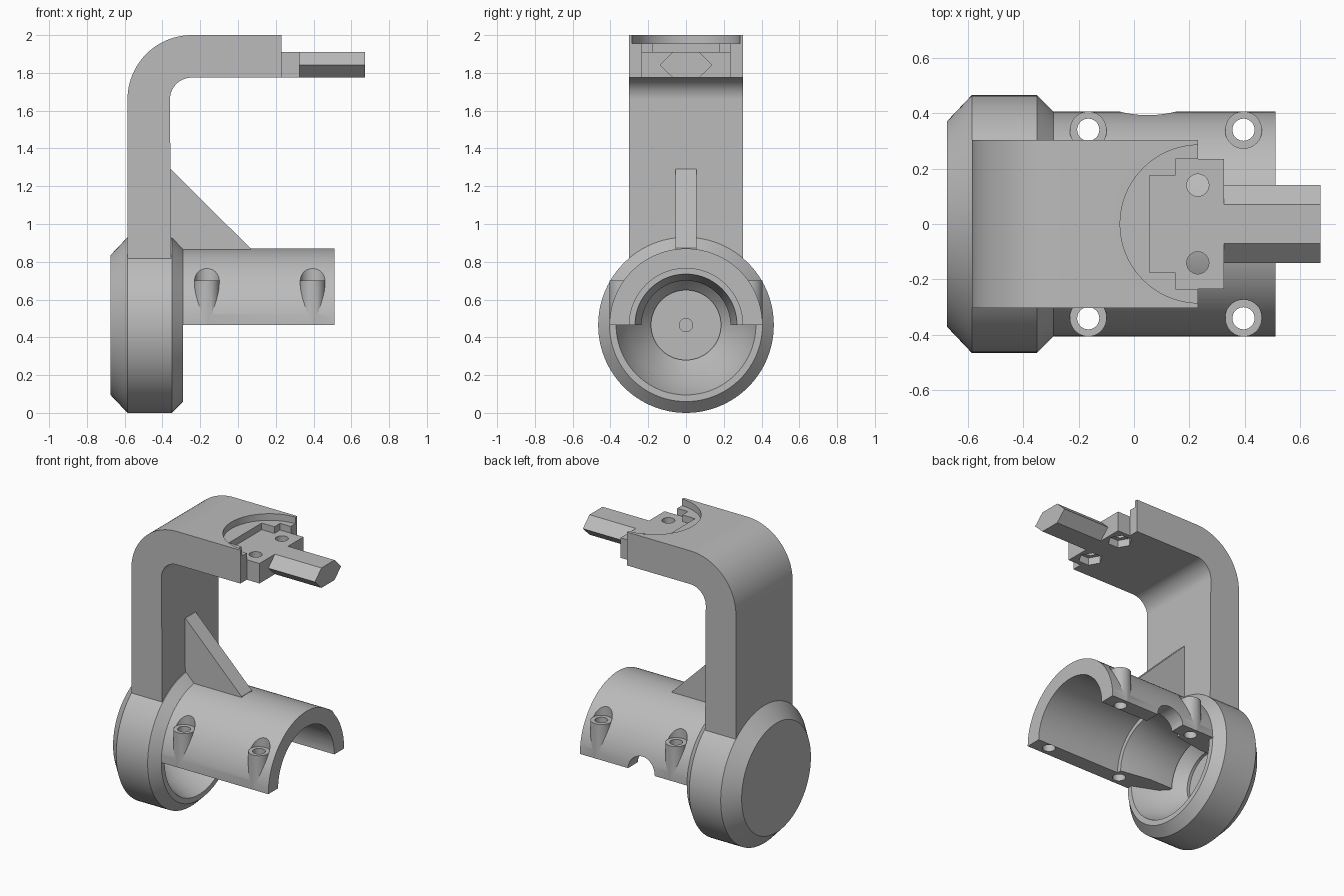
import bpy, bmesh, math
from mathutils import Vector, Matrix

cube = bpy.data.objects.get("Cube")
if cube:
    bpy.data.objects.remove(cube, do_unlink=True)

GREY = (0.5, 0.5, 0.5, 1)
mat = bpy.data.materials.new("matte grey")
mat.use_nodes = True
mat.diffuse_color = GREY
mat.node_tree.nodes["Principled BSDF"].inputs["Base Color"].default_value = GREY

AXIS_Z = 0.465      # height of the tube and hub axis
TAU = 2 * math.pi


def finish(name, bm):
    bmesh.ops.remove_doubles(bm, verts=bm.verts, dist=1e-5)
    bmesh.ops.recalc_face_normals(bm, faces=bm.faces)
    mesh = bpy.data.meshes.new(name)
    bm.to_mesh(mesh)
    bm.free()
    mesh.materials.append(mat)
    ob = bpy.data.objects.new(name, mesh)
    bpy.context.collection.objects.link(ob)
    return ob


def extrude(name, points, direction):
    """Prism from a flat outline."""
    bm = bmesh.new()
    face = bm.faces.new([bm.verts.new(p) for p in points])
    new = bmesh.ops.extrude_face_region(bm, geom=[face])["geom"]
    bmesh.ops.translate(bm, vec=Vector(direction),
                        verts=[v for v in new if isinstance(v, bmesh.types.BMVert)])
    return finish(name, bm)


def box(name, x0, x1, y0, y1, z0, z1):
    return extrude(name, [(x0, y0, z0), (x1, y0, z0), (x1, y1, z0), (x0, y1, z0)],
                   (0, 0, z1 - z0))


def post(name, x, y, r, z0, z1, sides=48):
    ring = [(x + r * math.cos(TAU * i / sides), y + r * math.sin(TAU * i / sides), z0)
            for i in range(sides)]
    return extrude(name, ring, (0, 0, z1 - z0))


def lathe(name, profile, sweep=TAU, steps=96):
    """Turn a closed (x, radius) outline about the hub axis."""
    bm = bmesh.new()
    rings = []
    for i in range(steps + 1):
        a = sweep * i / steps
        rings.append([bm.verts.new((x, r * math.cos(a), AXIS_Z + r * math.sin(a)))
                      for x, r in profile])
    n = len(profile)
    for a, b in zip(rings, rings[1:]):
        for j in range(n):
            k = (j + 1) % n
            if profile[j][1] or profile[k][1]:
                bm.faces.new((a[j], a[k], b[k], b[j]))
    if sweep < TAU:
        bm.faces.new(rings[0])
        bm.faces.new(rings[-1])
    bmesh.ops.dissolve_degenerate(bm, dist=1e-6, edges=bm.edges)
    return finish(name, bm)


def combine(ob, tool, operation="DIFFERENCE"):
    mod = ob.modifiers.new("combine", "BOOLEAN")
    mod.operation, mod.solver, mod.object = operation, "EXACT", tool
    bpy.context.view_layer.objects.active = ob
    bpy.ops.object.modifier_apply(modifier=mod.name)
    bpy.data.objects.remove(tool, do_unlink=True)


# Round hub with bevelled rims and a conical cavity
hub = lathe("hub", [(-0.675, 0), (-0.675, 0.37), (-0.585, 0.465), (-0.35, 0.465),
                    (-0.29, 0.405), (-0.29, 0.37), (-0.45, 0.305), (-0.58, 0.185),
                    (-0.6, 0.185), (-0.6, 0.035), (-0.63, 0.035), (-0.63, 0)])

# Half tube with four screw bosses
tube = lathe("half_tube", [(-0.5, 0), (0.51, 0), (0.51, 0.405), (-0.5, 0.405)],
             math.pi, 64)
screws = [(x, y) for x in (-0.165, 0.395) for y in (-0.34, 0.34)]
for x, y in screws:
    combine(tube, post("boss", x, y, 0.066, AXIS_Z, 0.7), "UNION")
combine(tube, lathe("bore", [(0.6, 0), (0.6, 0.3), (-0.12, 0.3), (-0.12, 0.27),
                             (-0.33, 0.235), (-0.7, 0.235), (-0.7, 0)]))
for x, y in screws:
    combine(tube, post("screw_seat", x, y, 0.067, 0.7, 1))
    combine(tube, post("screw_hole", x, y, 0.04, 0.3, 0.9, 32))

# Round notch in the back wall of the tube
notch = [(0.05 + 0.1 * math.cos(TAU * i / 48), 0.2, AXIS_Z + 0.1 * math.sin(TAU * i / 48))
         for i in range(48)]
combine(tube, extrude("notch", notch, (0, 0.4, 0)))

# Bent arm: straight post, quarter bend, flat platform
def bend(r, steps=24):
    return [(-0.245 - r * math.cos(math.pi / 2 * i / steps), -0.303,
             1.66 + r * math.sin(math.pi / 2 * i / steps)) for i in range(steps + 1)]

outline = ([(-0.585, -0.303, 0.79)] + bend(0.34) + [(0.23, -0.303, 2), (0.23, -0.303, 1.775)]
           + bend(0.115)[::-1] + [(-0.355, -0.303, 0.79)])
arm = extrude("arm", outline, (0, 0.606, 0))
combine(arm, post("round_recess", 0.235, 0, 0.285, 1.955, 2.1, 96))
combine(arm, box("slot", 0.055, 0.2, -0.175, 0.175, 1.91, 2.1))
combine(arm, box("clamp_seat", 0.15, 0.4, -0.235, 0.235, 1.7, 2.1))

# Triangular rib between the arm and the tube
extrude("rib", [(-0.4, -0.055, 0.82), (0.065, -0.055, 0.82), (0.065, -0.055, 0.872),
                (-0.355, -0.055, 1.29), (-0.4, -0.055, 1.29)], (0, 0.11, 0))

# Clamp block with bolt holes and hexagonal nut pockets underneath
clamp = box("clamp_block", 0.15, 0.325, -0.235, 0.235, 1.775, 1.91)
for y in (-0.14, 0.14):
    combine(clamp, post("bolt_hole", 0.23, y, 0.04, 1.7, 2, 32))
    combine(clamp, post("nut_pocket", 0.23, y, 0.075, 1.7, 1.825, 6))

# Hexagonal bar
extrude("hex_bar", [(0.32, 0.14, 1.842), (0.32, 0.07, 1.91), (0.32, -0.07, 1.91),
                    (0.32, -0.14, 1.842), (0.32, -0.07, 1.775), (0.32, 0.07, 1.775)],
        (0.353, 0, 0))

# Smooth the round surfaces and keep the edges crisp
bpy.ops.object.select_all(action="DESELECT")
for name in ("hub", "half_tube", "arm", "clamp_block"):
    ob = bpy.data.objects[name]
    ob.select_set(True)
    bpy.context.view_layer.objects.active = ob
bpy.ops.object.shade_smooth_by_angle(angle=math.radians(25))
